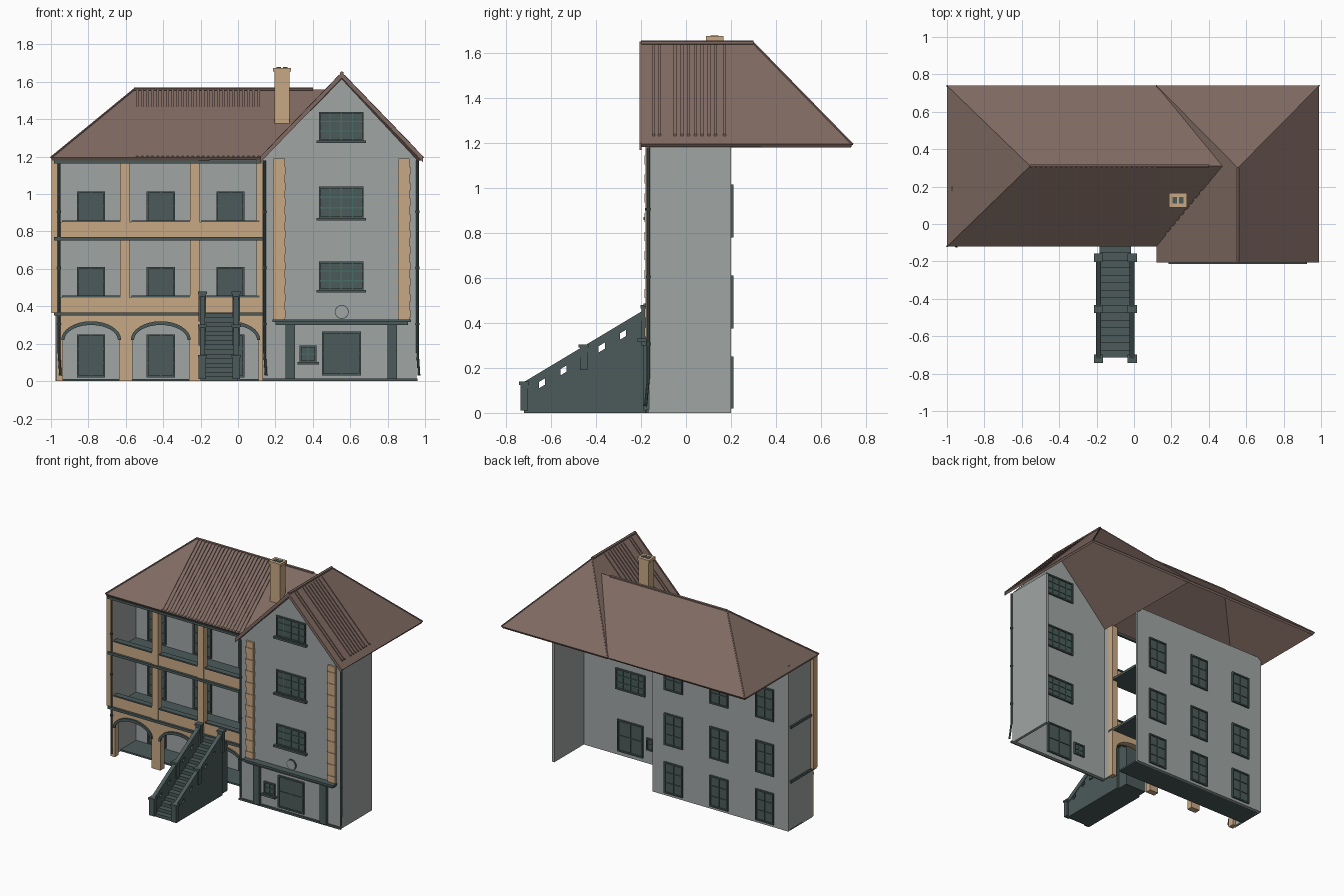
import bpy, bmesh, math
from mathutils import Vector

if "Cube" in bpy.data.objects:
    bpy.data.objects.remove(bpy.data.objects["Cube"])


def material(name, hexcode):
    srgb = [int(hexcode[i:i + 2], 16) / 255 for i in (0, 2, 4)]
    col = [((c + 0.055) / 1.055) ** 2.4 for c in srgb] + [1]
    m = bpy.data.materials.new(name)
    m.use_nodes = True
    m.diffuse_color = col
    m.node_tree.nodes["Principled BSDF"].inputs["Base Color"].default_value = col
    return m


WALL = material("grey_plaster", "a0a6a5")
TAN = material("tan_stone", "c9a984")
ROOF = material("brown_roof", "806a62")
DARK = material("dark_green", "4c5b5a")
TEAL = material("teal_glazing_bar", "456e62")


class Part:
    """Collects simple solids into one object."""

    def __init__(self, name, mat):
        self.name, self.mat, self.bm = name, mat, bmesh.new()

    def prism(self, pts, lo, hi, axis="y"):
        place = {"y": lambda a, b, d: (a, d, b), "x": lambda a, b, d: (d, a, b)}[axis]
        ends = [[self.bm.verts.new(place(a, b, d)) for a, b in pts] for d in (lo, hi)]
        for ring in ends:
            self.bm.faces.new(ring)
        n = len(pts)
        for i in range(n):
            j = (i + 1) % n
            self.bm.faces.new((ends[0][i], ends[0][j], ends[1][j], ends[1][i]))
        return self

    def box(self, x0, x1, y0, y1, z0, z1):
        return self.prism([(x0, z0), (x1, z0), (x1, z1), (x0, z1)], y0, y1)

    def rod(self, path, r, sides=8):
        for p, q in zip(path, path[1:]):
            p, q = Vector(p), Vector(q)
            rot = (q - p).to_track_quat("Z", "Y").to_matrix().to_4x4()
            rot.translation = (p + q) / 2
            bmesh.ops.create_cone(self.bm, cap_ends=True, segments=sides, radius1=r,
                                  radius2=r, depth=(q - p).length, matrix=rot)
        return self

    def done(self):
        bmesh.ops.recalc_face_normals(self.bm, faces=self.bm.faces[:])
        me = bpy.data.meshes.new(self.name)
        self.bm.to_mesh(me)
        self.bm.free()
        me.materials.append(self.mat)
        ob = bpy.data.objects.new(self.name, me)
        bpy.context.collection.objects.link(ob)
        return ob


def sheet_roof(name, faces, thick=0.018):
    bm = bmesh.new()
    for pts in faces:
        f = bm.faces.new([bm.verts.new(p) for p in pts])
        f.normal_update()
        if f.normal.z < 0:
            f.normal_flip()
    bmesh.ops.remove_doubles(bm, verts=bm.verts[:], dist=0.001)
    me = bpy.data.meshes.new(name)
    bm.to_mesh(me)
    bm.free()
    me.materials.append(ROOF)
    ob = bpy.data.objects.new(name, me)
    bpy.context.collection.objects.link(ob)
    mod = ob.modifiers.new("thickness", "SOLIDIFY")
    mod.thickness, mod.offset = thick, -1


def window(name, cx, w, z0, z1, y0, y1, cols, rows, bar_mat=DARK, sill=False):
    """Panel through the wall with frame and bars showing on both sides."""
    x0, x1, t = cx - w / 2, cx + w / 2, 0.01
    Part(name + "_pane", DARK).box(x0, x1, y0 - .003, y1 + .003, z0, z1).done()
    fr = Part(name + "_frame", DARK)
    a, b = y0 - .012, y1 + .012
    fr.box(x0, x0 + t, a, b, z0, z1).box(x1 - t, x1, a, b, z0, z1)
    fr.box(x0, x1, a, b, z0, z0 + t).box(x0, x1, a, b, z1 - t, z1)
    if sill:
        fr.box(x0 - .012, x1 + .012, y0 - .025, y0, z0 - .012, z0 + .002)
    fr.done()
    bars = Part(name + "_bars", bar_mat)
    for i in range(1, cols):
        x = x0 + w * i / cols
        bars.box(x - .003, x + .003, y0 - .008, y1 + .008, z0 + t, z1 - t)
    for i in range(1, rows):
        z = z0 + (z1 - z0) * i / rows
        bars.box(x0 + t, x1 - t, y0 - .008, y1 + .008, z - .003, z + .003)
    bars.done()


# Roofs: a hipped wing running into a taller gabled block
EAVE, WR, GR = 1.195, 1.56, 1.645
RX, RY = .555, .31
VX = .12 + (RX - .12) * (WR - EAVE) / (GR - EAVE)
fl, bl, fr_, br = (-1, -.12, EAVE), (-1, .74, EAVE), (.12, -.12, EAVE), (.12, .74, EAVE)
rl, rr = (-.555, RY, WR), (VX, RY, WR)
sheet_roof("wing_roof", [(fl, fr_, rr, rl), (rl, rr, br, bl), (fl, rl, bl)])
ga, gb, ge = (RX, -.2, GR), (RX, .3, GR), (.99, .74, EAVE)
sheet_roof("gable_roof", [((.12, -.2, EAVE), ga, gb, br),
                          ((.99, -.2, EAVE), ga, gb, ge), (gb, br, ge)])
caps = Part("ridge_caps", ROOF)
caps.rod([rl, (.4, RY, WR)], .009, 6).rod([ga, gb], .011, 6)
caps.rod([fl, rl, bl], .006, 6).rod([br, gb, ge], .005, 6)
caps.done()

ribs = Part("roof_ribs", ROOF)
for i in range(25):
    x = -.545 + i * .027
    ribs.prism([(-.115, EAVE), (RY, WR), (RY, WR + .008), (-.115, EAVE + .008)], x, x + .014, "x")
slope = (GR - EAVE) / (RX - .12)
for y in (-.15, -.125, -.055, -.025, .005, .035, .065, .095, .125, .165):
    for eave, top, s in ((.155, .54, 1), (.955, .57, -1)):
        za, zb = GR - abs(RX - eave) * slope, GR - abs(RX - top) * slope
        ribs.prism([(eave, za), (top, zb), (top, zb + .008), (eave, za + .008)], y, y + .013)
ribs.done()
rake = Part("gable_bargeboards", ROOF)
for ex in (.12, .99):
    rake.prism([(ex, EAVE - .025), (RX, GR - .025), (RX, GR + .006), (ex, EAVE + .006)], -.207, -.197)
rake.done()

# Chimney
Part("chimney", TAN).box(.195, .275, .095, .16, 1.36, 1.665).box(.187, .283, .088, .167, 1.655, 1.675).done()
Part("chimney_flues", DARK).box(.205, .23, .11, .145, 1.66, 1.679).box(.24, .265, .11, .145, 1.66, 1.679).done()

# Plaster walls; the rear of the gabled block is open
Part("gable_front_wall", WALL).prism([(.13, 0), (.955, 0), (.955, 1.185), (RX, 1.615), (.13, 1.185)],
                                     -.165, -.145).done()
Part("gable_side_walls", WALL).box(.935, .955, -.165, .2, 0, 1.185).box(.13, .145, -.165, -.1, 0, 1.185).done()
Part("wing_walls", WALL).box(-.975, .135, .18, .2, 0, 1.22).box(-.975, -.958, -.08, .2, 0, 1.19).done()

# Loggia: floors, arcade, posts and parapets
floors = Part("loggia_floors", DARK).box(-.975, .135, 0, .18, 0, .012)
for z in (.35, .752):
    floors.box(-.985, .14, -.115, .18, z, z + .018)
floors.done()
BAYS = [-.785, -.413, -.041]
arcade = Part("arcade", TAN)
trim = Part("arch_trim", DARK)


def arc(c, rx, rz, n=16):
    return [(c + rx * math.cos(math.pi * i / n), .22 + rz * math.sin(math.pi * i / n)) for i in range(n + 1)]


for c in BAYS:
    l, r = c - .186, c + .186
    arcade.prism([(l, 0), (l, .35), (r, .35), (r, 0), (c + .15, 0)] + arc(c, .15, .085) + [(c - .15, 0)],
                 -.1, -.055)
    trim.prism(arc(c, .16, .1) + arc(c, .143, .08)[::-1], -.112, -.1)
arcade.done()
trim.done()

posts = Part("loggia_posts", TAN)
for x0, x1 in ((-.998, -.96), (-.63, -.58), (-.257, -.207), (.1, .145)):
    posts.box(x0, x1, -.105, -.06, .365, 1.185)
posts.done()
parapets = Part("loggia_parapets", TAN)
rails = Part("parapet_rails", DARK)
for z in (.368, .77):
    parapets.box(-.975, .13, -.098, -.07, z, z + .08)
    for c in BAYS:
        rails.box(c - .156, c + .156, -.106, -.062, z + .08, z + .09)
parapets.done()
rails.done()
Part("wing_gutter", DARK).box(-.985, .125, -.118, -.1, 1.163, 1.18).done()

for c in BAYS:
    for n, (z0, z1) in enumerate(((.02, .25), (.375, .61), (.78, 1.015))):
        window(f"wing_window_{n}", c, .15, z0, z1, .18, .2, 2, 3)

# Gable front details
for n, (z0, z1) in enumerate(((.485, .64), (.87, 1.04), (1.285, 1.44))):
    window(f"gable_window_{n}", .552, .24, z0, z1, -.165, -.145, 4, 3, TEAL, True)
window("small_window", .375, .09, .1, .19, -.165, -.145, 2, 2, TEAL, True)
window("gable_door", .553, .21, .03, .265, -.165, -.145, 2, 2)

quoins = Part("quoins", TAN)
for x0, x1 in ((.19, .25), (.858, .918)):
    quoins.box(x0, x1, -.18, -.165, .325, 1.19)
    for i in range(10):
        z = .34 + i * .085
        quoins.box(x0 - .003, x1 + .003, -.184, -.165, z, z + .04)
quoins.done()
cornice = Part("shop_cornice", DARK).box(.185, .925, -.215, -.165, .315, .33).box(.2, .91, -.2, -.165, .3, .315)
for x in (.255, .8):
    cornice.box(x, x + .05, -.19, -.165, .01, .3)
cornice.box(.13, .96, -.178, -.165, 0, .014)
cornice.done()
Part("plaque_ring", DARK).rod([(.555, -.16, .37), (.555, -.172, .37)], .038, 24).done()
Part("plaque_face", WALL).rod([(.555, -.16, .37), (.555, -.175, .37)], .033, 24).done()

# Drainpipes
pipes = Part("drainpipes", DARK)
for x, y in ((.142, -.172), (.96, -.168), (-.957, -.108)):
    pipes.rod([(x, y, 1.18), (x, y, .15), (x + .008, y - .012, .03)], .007)
    for z in (.3, .6, .9):
        pipes.rod([(x, y, z), (x, y, z + .012)], .01)
pipes.done()

# Outside staircase
stairs = Part("stair_steps", DARK)
N = 15
for i in range(N):
    y = -.715 + i * .6 / N
    stairs.box(-.185, -.015, y, -.165 if i < N - 2 else -.1, 0, .365 * (i + 1) / N)
stairs.done()
sides = Part("stair_side_walls", DARK)
holes = [-.64, -.545, -.375, -.28]


def rise(y, off):
    return .6 * (y + .72) + off


for x0 in (-.2, -.02):
    x1 = x0 + .02
    sides.prism([(-.72, 0), (-.18, 0), (-.18, rise(-.18, .07)), (-.72, .07)], x0, x1, "x")
    sides.prism([(-.72, .098), (-.18, rise(-.18, .098)), (-.18, rise(-.18, .138)), (-.72, .138)],
                x0 - .004, x1 + .004, "x")
    edges = [-.72] + [e for h in holes for e in (h - .014, h + .014)] + [-.18]
    for a, b in zip(edges[::2], edges[1::2]):
        sides.prism([(a, rise(a, .068)), (b, rise(b, .068)), (b, rise(b, .1)), (a, rise(a, .1))], x0, x1, "x")
sides.done()
newels = Part("stair_newels", DARK)
for x in (-.19, -.01):
    for y, z0, z1 in ((-.72, .01, .125), (-.455, .19, .29), (-.18, .32, .465)):
        newels.box(x - .02, x + .02, y - .017, y + .017, z0, z1)
        newels.box(x - .025, x + .025, y - .022, y + .022, z1, z1 + .014)
newels.done()
